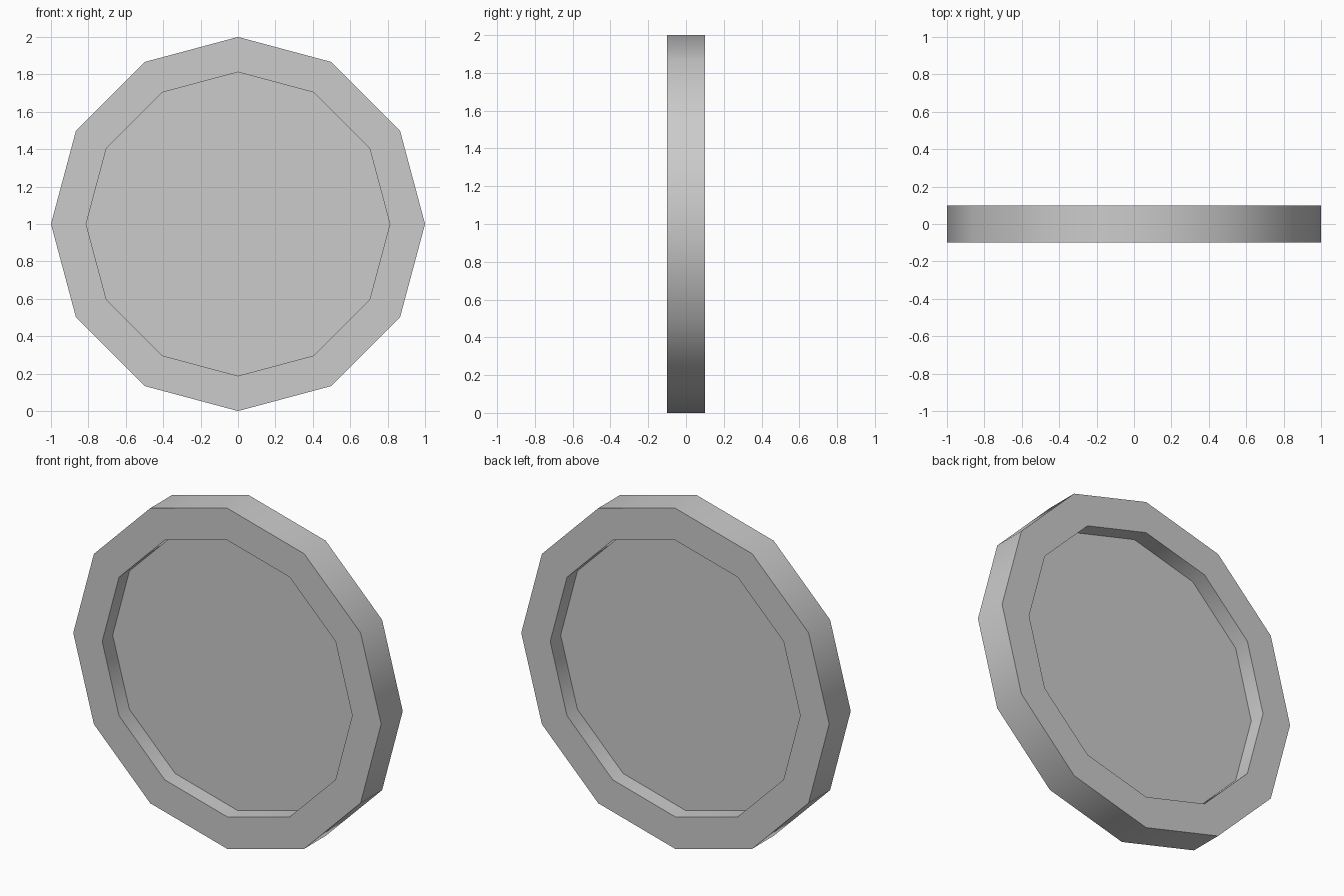
import bpy, bmesh
from math import sin, cos, pi, radians

if "Cube" in bpy.data.objects:
    bpy.data.objects.remove(bpy.data.objects["Cube"])

SIDES, R_OUT, R_IN = 12, 1.0, 0.812
HALF, WEB, CENTRE_Z = 0.1, 0.003, 1.0


def loop(bm, r, y):
    return [bm.verts.new((r * cos(2 * pi * i / SIDES), y,
                          CENTRE_Z + r * sin(2 * pi * i / SIDES)))
            for i in range(SIDES)]


def bridge(bm, a, b):
    for i in range(SIDES):
        j = (i + 1) % SIDES
        bm.faces.new((a[i], a[j], b[j], b[i]))


# Lathe the rim profile from one recessed floor round to the other
bm = bmesh.new()
profile = [(R_IN, -WEB), (R_IN, -HALF), (R_OUT, -HALF),
           (R_OUT, HALF), (R_IN, HALF), (R_IN, WEB)]
loops = [loop(bm, r, y) for r, y in profile]
for a, b in zip(loops, loops[1:]):
    bridge(bm, a, b)

# Thin central panel closing the middle on both sides
bm.faces.new(loops[0])
bm.faces.new(loops[-1])
bmesh.ops.recalc_face_normals(bm, faces=bm.faces)

mesh = bpy.data.meshes.new("recessed_disc")
bm.to_mesh(mesh)
bm.free()
disc = bpy.data.objects.new("recessed_disc", mesh)
bpy.context.collection.objects.link(disc)

# Smooth round the rim, sharp at its corners
bpy.context.view_layer.objects.active = disc
disc.select_set(True)
bpy.ops.object.shade_smooth_by_angle(angle=radians(40))
